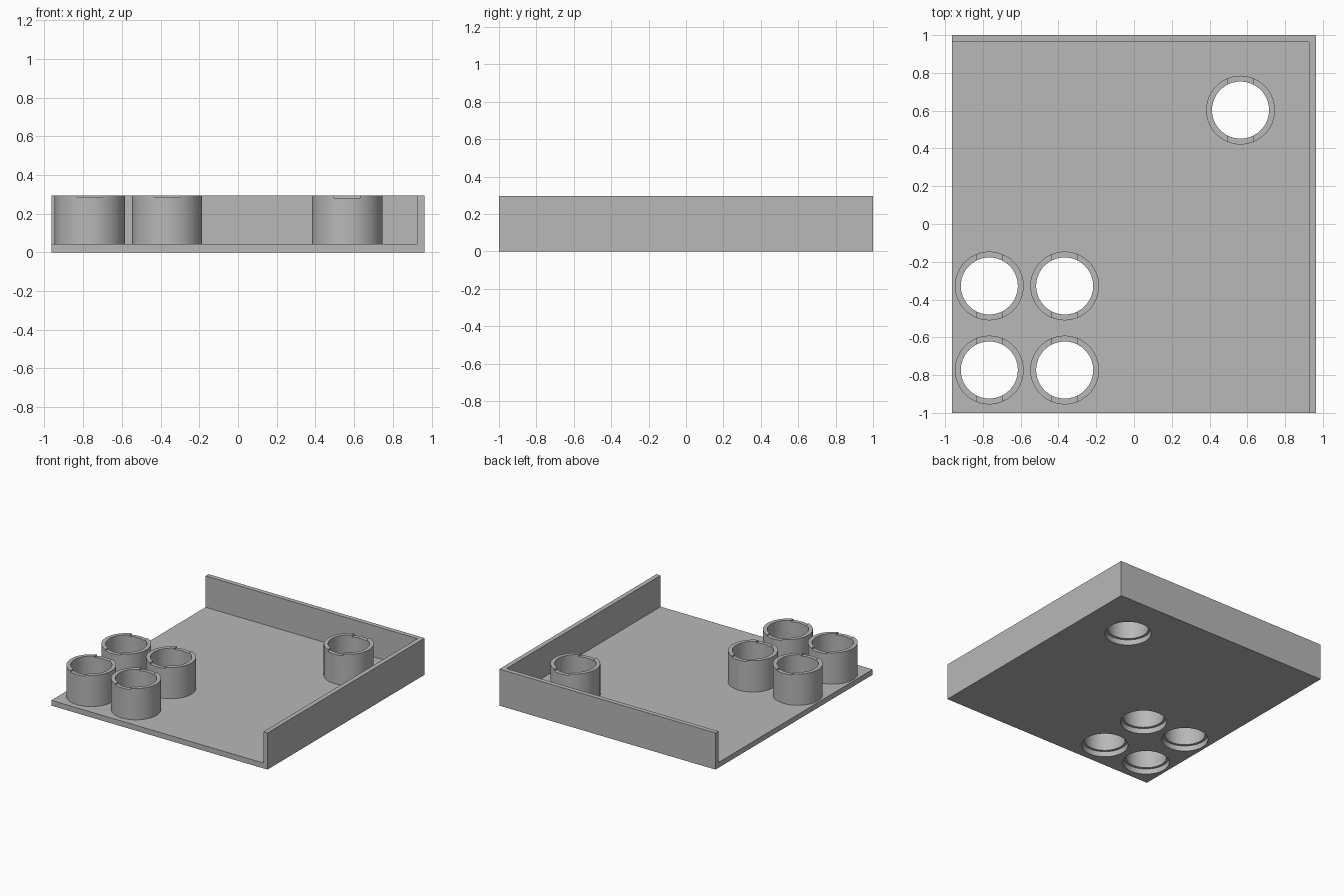
import bpy, bmesh
from mathutils import Matrix, Vector

if "Cube" in bpy.data.objects:
    bpy.data.objects.remove(bpy.data.objects["Cube"])

grey = bpy.data.materials.new("plain grey")
grey.diffuse_color = (0.48, 0.48, 0.48, 1)
grey.use_nodes = True
grey.node_tree.nodes["Principled BSDF"].inputs["Base Color"].default_value = grey.diffuse_color

W, L, H = 0.963, 1.0, 0.295      # half width, half length, height
FLOOR, WALL = 0.043, 0.037       # floor and wall thickness
R_OUT, R_IN, R_HOLE = 0.182, 0.151, 0.171
SIDES = 64


def add_object(name, bm):
    bmesh.ops.recalc_face_normals(bm, faces=bm.faces)
    mesh = bpy.data.meshes.new(name)
    bm.to_mesh(mesh)
    bm.free()
    mesh.materials.append(grey)
    obj = bpy.data.objects.new(name, mesh)
    bpy.context.collection.objects.link(obj)
    return obj


def box(name, lo, hi):
    lo, hi = Vector(lo), Vector(hi)
    bm = bmesh.new()
    bmesh.ops.create_cube(bm, size=1, matrix=Matrix.Translation((lo + hi) / 2)
                          @ Matrix.Diagonal((*(hi - lo), 1)))
    return add_object(name, bm)


def cylinder(name, x, y, r, z0, z1):
    bm = bmesh.new()
    bmesh.ops.create_cone(bm, cap_ends=True, segments=SIDES, radius1=r, radius2=r,
                          depth=z1 - z0,
                          matrix=Matrix.Translation((x, y, (z0 + z1) / 2)))
    return add_object(name, bm)


def select(obj):
    bpy.ops.object.select_all(action='DESELECT')
    obj.select_set(True)
    bpy.context.view_layer.objects.active = obj


def cut(obj, cutter):
    select(obj)
    mod = obj.modifiers.new("cut", 'BOOLEAN')
    mod.operation = 'DIFFERENCE'
    mod.solver = 'EXACT'
    mod.object = cutter
    bpy.ops.object.modifier_apply(modifier=mod.name)
    bpy.data.objects.remove(cutter)


def smooth(obj):
    select(obj)
    bpy.ops.object.shade_smooth_by_angle(angle=0.52)


# Tray: floor with walls along the right and back only
tray = box("tray", (-W, -L, 0), (W, L, H))
cut(tray, box("tray_cutter", (-2, -2, FLOOR), (W - WALL, L - WALL, 1)))

# Tubes: x, y, depth of the notches in the rim
tubes = [(x, y, 0.010) for x in (-0.766, -0.367) for y in (-0.773, -0.328)]
tubes.append((0.564, 0.603, 0.015))

for i, (x, y, notch) in enumerate(tubes):
    # Wider hole through the floor below each tube
    cut(tray, cylinder("hole_cutter", x, y, R_HOLE, -0.1, 0.1))
    tube = cylinder(f"tube_{i + 1}", x, y, R_OUT, FLOOR, H)
    cut(tube, cylinder("bore_cutter", x, y, R_IN, -0.1, 0.5))
    # Shallow notch across the front and back of the rim
    cut(tube, box("notch_cutter", (x - 0.067, y - 0.3, H - notch),
                  (x + 0.067, y + 0.3, 0.5)))
    smooth(tube)

smooth(tray)
